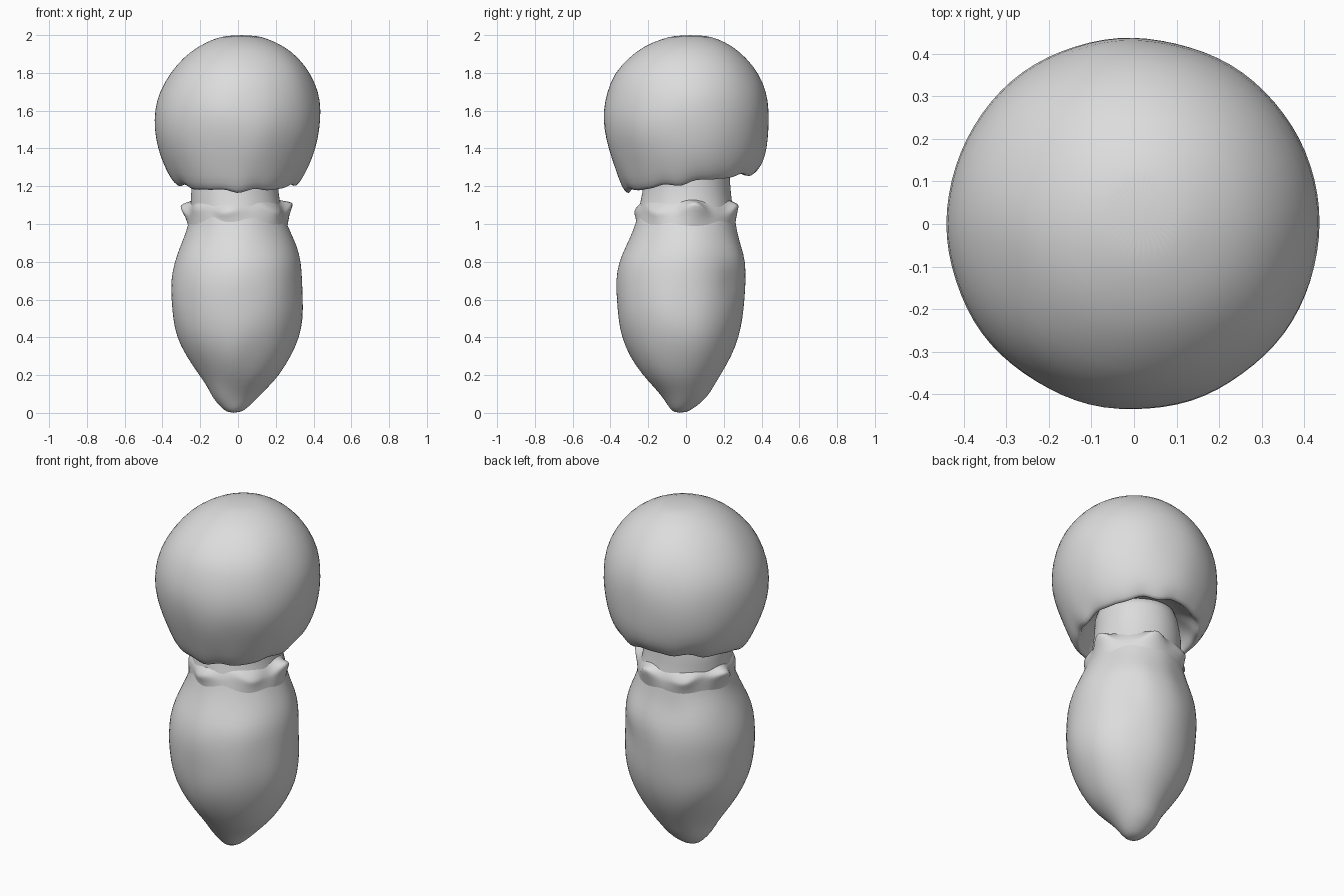
import bpy, bmesh, math
from mathutils import Vector, noise

SEG = 40
grey = bpy.data.materials.new("plain grey")
grey.diffuse_color = (0.72, 0.72, 0.72, 1)


def loft(name, rows, shape, cap_start=True, cap_end=True):
    """Skin a stack of ellipses given as (z, xmin, xmax, ymin, ymax)."""
    bm = bmesh.new()
    rings = []
    for i, (z, x0, x1, y0, y1) in enumerate(rows):
        ring = []
        for s in range(SEG):
            a = 2 * math.pi * s / SEG
            p = Vector(((x0 + x1) / 2 + (x1 - x0) / 2 * math.cos(a),
                        (y0 + y1) / 2 + (y1 - y0) / 2 * math.sin(a), z))
            ring.append(bm.verts.new(shape(p, a, i)))
        rings.append(ring)
    for r0, r1 in zip(rings, rings[1:]):
        for s in range(SEG):
            t = (s + 1) % SEG
            bm.faces.new((r0[s], r0[t], r1[t], r1[s]))
    if cap_start:
        bm.faces.new(rings[0][::-1])
    if cap_end:
        bm.faces.new(rings[-1])
    bmesh.ops.recalc_face_normals(bm, faces=bm.faces)
    for f in bm.faces:
        f.smooth = True
    me = bpy.data.meshes.new(name)
    bm.to_mesh(me)
    bm.free()
    me.materials.append(grey)
    ob = bpy.data.objects.new(name, me)
    bpy.context.collection.objects.link(ob)
    sub = ob.modifiers.new("smooth", 'SUBSURF')
    sub.levels = sub.render_levels = 1
    return ob


def lumpy(p, amount, scale):
    d = Vector((p.x, p.y, 0))
    if d.length < 1e-4:
        return p
    return p + d.normalized() * noise.noise(p * scale) * amount


# Domed cap: ragged tilted rim, hollow underside
cap_rows = [
    (1.36, -.17, .17, -.17, .18), (1.33, -.24, .23, -.24, .25),
    (1.27, -.29, .28, -.27, .32), (1.215, -.305, .295, -.29, .345),
    (1.205, -.325, .315, -.31, .365), (1.24, -.36, .345, -.34, .385),
    (1.31, -.392, .378, -.375, .408), (1.40, -.425, .413, -.412, .43),
    (1.50, -.442, .435, -.437, .44), (1.60, -.442, .44, -.44, .442),
    (1.70, -.42, .427, -.417, .427), (1.80, -.36, .382, -.382, .385),
    (1.88, -.29, .32, -.305, .32), (1.94, -.213, .248, -.228, .25),
    (1.98, -.13, .16, -.13, .17), (2.0, -.055, .09, -.05, .10)]


def cap_shape(p, a, i):
    if i < 7:
        k = max(0, 1 - abs(p.z - 1.215) / 0.12)
        p.z += k * (0.15 * p.y + 0.006 + 0.010 * math.sin(9 * a) + 0.009 * math.sin(14 * a + 1))
    return lumpy(p, 0.008 if i < 13 else 0, 5)


loft("mushroom_cap", cap_rows, cap_shape)

# Bulbous stem tapering to a lumpy tip, with a neck reaching into the cap
stem_rows = [
    (0.0, -.055, .01, -.065, 0), (0.03, -.09, .055, -.09, .05),
    (0.08, -.135, .105, -.125, .11), (0.14, -.16, .165, -.175, .145),
    (0.20, -.205, .22, -.23, .185), (0.30, -.275, .283, -.292, .24),
    (0.40, -.323, .325, -.332, .28), (0.50, -.345, .345, -.36, .30),
    (0.60, -.356, .346, -.37, .31), (0.70, -.356, .342, -.372, .318),
    (0.80, -.337, .337, -.358, .318), (0.88, -.308, .313, -.318, .298),
    (0.96, -.275, .28, -.28, .27), (1.03, -.255, .25, -.255, .26),
    (1.11, -.25, .225, -.24, .245), (1.20, -.25, .21, -.225, .24),
    (1.30, -.225, .21, -.215, .23), (1.37, -.21, .20, -.21, .22)]
# Knobs and dents: centre, reach, push
bumps = [((-.03, -.28, .35), .08, .02), ((.04, -.25, .27), .05, -.02),
         ((-.10, -.10, .10), .06, .01), ((.20, .24, .70), .07, -.02),
         ((.15, .24, .82), .06, .02), ((-.10, .28, .85), .09, -.02)]


def stem_shape(p, a, i):
    q = lumpy(p, 0.008 if i > 1 else 0, 6)
    d = Vector((p.x, p.y, 0)).normalized()
    for c, reach, push in bumps:
        q += d * push * math.exp(-((p - Vector(c)).length / reach) ** 2)
    return q


loft("stem", stem_rows, stem_shape)

# Torn collar hugging the neck, with a few lips curling outward
collar_rows = [
    (1.13, -.23, .21, -.22, .225), (1.10, -.255, .235, -.243, .25),
    (1.075, -.263, .25, -.25, .26), (1.06, -.265, .255, -.255, .264),
    (1.03, -.262, .257, -.258, .264), (0.98, -.262, .263, -.265, .26),
    (0.94, -.26, .26, -.26, .25)]
lips = [(0.15, .045), (1.3, .03), (3.0, .05), (4.5, .03), (2.2, .02), (5.6, .015)]


def collar_shape(p, a, i):
    k = (0, .5, 1, 1, .4, 0, 0)[i]
    push = sum(h * math.exp(-(math.remainder(a - c, 2 * math.pi) / .2) ** 2)
               for c, h in lips)
    push += .005 * math.sin(7 * a)
    p += Vector((math.cos(a), math.sin(a), 0)) * push * k
    p.z += k * (push * .5 + .015 * math.sin(5 * a + 1) + .010 * math.sin(11 * a))
    return p


loft("torn_collar", collar_rows, collar_shape, False, False)
